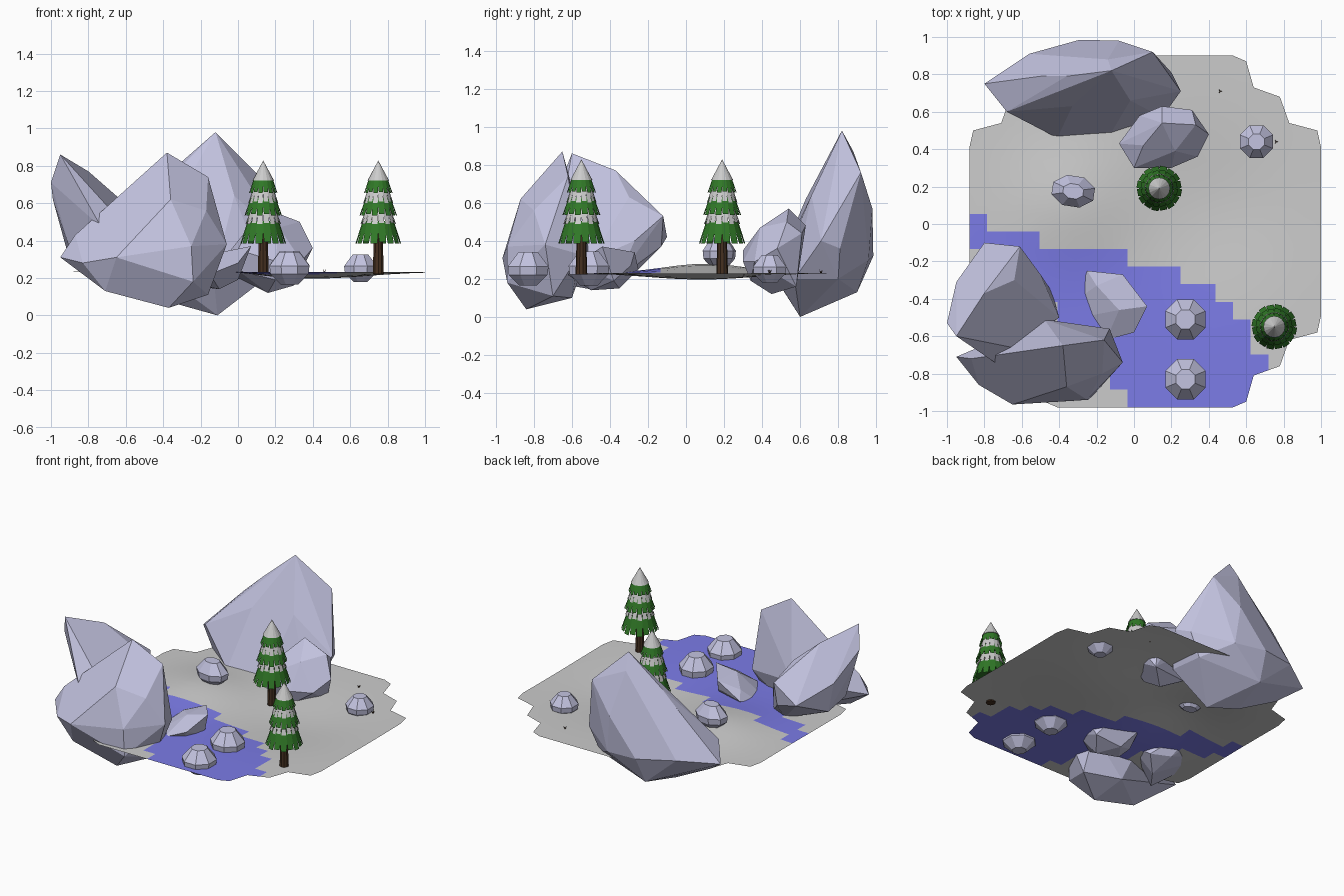
import bpy, bmesh, math
from mathutils import Vector
from math import cos, sin, pi, exp

if "Cube" in bpy.data.objects:
    bpy.data.objects.remove(bpy.data.objects["Cube"])


def material(name, rgb):
    m = bpy.data.materials.new(name)
    m.diffuse_color = (*rgb, 1)
    m.use_nodes = True
    m.node_tree.nodes["Principled BSDF"].inputs["Base Color"].default_value = m.diffuse_color
    return m


ROCK = material("rock_stone", (0.55, 0.55, 0.75))
WATER = material("water", (0.2, 0.2, 0.8))
GREEN = material("needles", (0.03, 0.19, 0.02))
BARK = material("bark", (0.06, 0.03, 0.015))


def finish(bm, name, mat=None, smooth=False):
    me = bpy.data.meshes.new(name)
    bm.to_mesh(me)
    bm.free()
    if mat:
        me.materials.append(mat)
    for p in me.polygons:
        p.use_smooth = smooth
    ob = bpy.data.objects.new(name, me)
    bpy.context.collection.objects.link(ob)
    return ob


def hull(name, pts, mat=ROCK):
    """Faceted boulder: convex hull of a few corner points."""
    bm = bmesh.new()
    for p in pts:
        bm.verts.new(p)
    bmesh.ops.convex_hull(bm, input=bm.verts[:])
    bmesh.ops.delete(bm, geom=[v for v in bm.verts if not v.link_faces], context='VERTS')
    bmesh.ops.dissolve_limit(bm, angle_limit=0.12, verts=bm.verts[:], edges=bm.edges[:])
    bmesh.ops.recalc_face_normals(bm, faces=bm.faces[:])
    return finish(bm, name, mat)


# Ground sheet with notched corners, cut into a grid of cells
CX, CY, CELL = 0.06, -0.04, 0.094
QUARTER = [(.94, .45), (.92, .54), (.77, .58), (.72, .72), (.58, .77), (.54, .91), (.47, .94)]


def in_river(x, y):
    upper = [(-.79, .06), (-.51, -.04), (-.04, -.13), (.25, -.225), (.43, -.32),
             (.525, -.415), (.62, -.51), (.715, -.70)]
    lower = [(-.79, -.13), (-.6, -.23), (-.41, -.42), (-.22, -.60), (-.13, -.70), (-.04, -.88)]
    top = next((v for lim, v in upper if x < lim), -2)
    bottom = next((v for lim, v in lower if x < lim), -2)
    return bottom < y < top


def height(x, y):
    hump = 0.05 * exp(-((x + .35) ** 2 + (y - .1) ** 2) / 0.09)
    dip = 0.036 * exp(-((x - .4) ** 2 + (y - .08) ** 2) / 0.16)
    return 0.232 + hump - dip


def ground(name, river, mat=None):
    bm = bmesh.new()
    outline = []
    for sx, sy in ((1, 1), (-1, 1), (-1, -1), (1, -1)):
        q = QUARTER if sx * sy > 0 else QUARTER[::-1]
        outline += [(CX + sx * a, CY + sy * b) for a, b in q]
    bm.faces.new([bm.verts.new((x, y, 0)) for x, y in outline])
    for axis in (Vector((0, 1, 0)), Vector((1, 0, 0))):
        for i in range(-9, 10):
            bmesh.ops.bisect_plane(bm, geom=bm.verts[:] + bm.edges[:] + bm.faces[:],
                                   plane_co=Vector((CX, CY, 0)) + axis * i * CELL, plane_no=axis)
    drop = []
    for f in bm.faces:
        c = f.calc_center_median()
        if in_river(c.x, c.y) != river:
            drop.append(f)
    bmesh.ops.delete(bm, geom=drop, context='FACES')
    for v in bm.verts:
        v.co.z = height(v.co.x, v.co.y)
    bmesh.ops.recalc_face_normals(bm, faces=bm.faces[:])
    if sum(f.normal.z for f in bm.faces) < 0:
        bmesh.ops.reverse_faces(bm, faces=bm.faces[:])
    finish(bm, name, mat, True)


ground("ground", False)
ground("river", True, WATER)

# Large boulders
hull("boulder_back", [
    (-.12, .82, .98), (.1, .92, .76), (.18, .81, .58), (.25, .71, .4), (.15, .57, .2),
    (-.8, .75, .33), (-.68, .6, .42), (-.56, .91, .35), (-.29, .985, .32), (-.08, .98, .57),
    (-.05, .96, .3), (-.31, .9, .13), (-.41, .46, .22), (-.13, .475, .2), (-.11, .6, 0),
    (-.36, .62, .07), (.12, .8, .2), (.2, .81, .36), (-.65, .65, .22), (-.33, .63, .62),
    (-.02, .66, .64), (-.36, .79, .77), (-.5, .79, .64), (-.14, .88, .87)])
hull("boulder_front", [
    (-.38, -.65, .87), (-.16, -.62, .74), (-.17, -.8, .56), (-.06, -.74, .38), (-.25, -.94, .37),
    (-.57, -.88, .46), (-.65, -.965, .31), (-.95, -.71, .31), (-.87, -.72, .43), (-.36, -.87, .62),
    (-.24, -.94, .18), (-.37, -.84, .04), (-.16, -.7, .11), (-.71, -.85, .13), (-.48, -.51, .35),
    (-.13, -.56, .33), (-.4, -.6, .1), (-.83, -.86, .28)])
hull("boulder_left", [
    (-.95, -.6, .86), (-.8, -.37, .77), (-.64, -.3, .63), (-.61, -.12, .53), (-.8, -.1, .42),
    (-.63, -.13, .37), (-1, -.53, .71), (-.99, -.5, .62), (-.95, -.31, .54), (-.91, -.31, .33),
    (-.9, -.52, .36), (-.5, -.27, .4), (-.4, -.5, .3), (-.44, -.36, .2), (-.57, -.3, .2),
    (-.68, -.64, .17), (-.55, -.47, .14), (-.73, -.75, .47), (-.65, -.66, .53)])
hull("boulder_mid", [
    (.15, .54, .57), (.33, .53, .5), (-.08, .43, .3), (0, .3, .35), (.2, .3, .29), (.34, .36, .29),
    (.4, .48, .36), (.31, .61, .44), (.15, .63, .48), (.03, .58, .38), (.05, .42, .46),
    (.22, .39, .47), (.16, .45, .12), (.3, .58, .16), (0, .5, .2), (0, .33, .24), (.2, .34, .19)])
hull("boulder_river", [
    (-.25, -.25, .25), (-.06, -.27, .34), (.07, -.44, .37), (0, -.58, .28), (-.15, -.62, .22),
    (-.29, -.5, .18), (-.3, -.4, .2), (-.2, -.33, .29), (-.08, -.46, .34), (-.1, -.5, .14),
    (0, -.38, .19), (-.18, -.35, .15), (-.05, -.29, .27)])


# Small round stones
def stone(name, x, y, z, rx, ry, rz, turn=0):
    pts = []
    for h, r in ((-1, .42), (-.35, .95), (.15, 1), (1, .48)):
        for i in range(8):
            a = i * pi / 4 + pi / 8
            px, py = rx * r * cos(a), ry * r * sin(a)
            pts.append((x + px * cos(turn) - py * sin(turn),
                        y + px * sin(turn) + py * cos(turn), z + h * rz))
    hull(name, pts)


stone("stone_river_1", .275, -.51, .255, .116, .116, .09)
stone("stone_river_2", .275, -.83, .252, .116, .116, .088)
stone("stone_right", .655, .44, .252, .095, .095, .073)
stone("stone_left", -.325, .175, .335, .122, .088, .083, -.15)


# Snowy pines
def cone(name, x, y, z0, z1, r0, r1, seg, mat):
    bm = bmesh.new()
    bmesh.ops.create_cone(bm, cap_ends=True, segments=seg, radius1=r0, radius2=r1, depth=z1 - z0)
    bmesh.ops.translate(bm, verts=bm.verts[:], vec=(x, y, (z0 + z1) / 2))
    return finish(bm, name, mat)


def skirt(name, x, y, zt, rt, zb, rb, mat, n=16):
    """Conical skirt with a toothed lower hem and a closed underside."""
    bm = bmesh.new()

    def pt(a, t):
        r = rt + (rb - rt) * t
        return bm.verts.new((x + r * cos(a), y + r * sin(a), zt + (zb - zt) * t))
    step = 2 * pi / n
    top = [pt(i * step, 0) for i in range(n)]
    hem = [pt(i * step, .55) for i in range(n)]
    bm.faces.new(top)
    bm.faces.new(hem[::-1])
    for i in range(n):
        j = (i + 1) % n
        bm.faces.new((top[i], hem[i], hem[j], top[j]))
        a, end = i * step, (1 if i % 2 else .93)
        bm.faces.new((hem[i], pt(a + step * .1, end), pt(a + step * .9, end), hem[j]))
    finish(bm, name, mat)


# Tiers bottom to top: part, top height and radius, hem height and radius
TIERS = [("needles_low", .505, .083, .385, .122), ("snow_low", .59, .058, .488, .095),
         ("needles_mid", .63, .066, .535, .1), ("snow_mid", .7, .047, .602, .08),
         ("needles_top", .73, .05, .655, .076)]


def pine(tag, x, y):
    cone(tag + "_trunk", x, y, .222, .45, .031, .024, 10, BARK)
    for part, zt, rt, zb, rb in TIERS:
        skirt(f"{tag}_{part}", x, y, zt, rt, zb, rb, GREEN if "needles" in part else None)
    cone(tag + "_snow_tip", x, y, .72, .828, .058, 0, 16, None)


pine("pine_back", .135, .19)
pine("pine_front", .75, -.55)

# Tiny sprouts
for k, (x, y) in enumerate(((.46, .71), (.76, .44))):
    for i in range(3):
        a = i * 2 * pi / 3
        bm = bmesh.new()
        tip = bm.verts.new((x + .012 * cos(a), y + .012 * sin(a), .25))
        base = [bm.verts.new((x + .004 * cos(a + s), y + .004 * sin(a + s), .228)) for s in (0, 2, 4)]
        for q in range(3):
            bm.faces.new((base[q], base[(q + 1) % 3], tip))
        finish(bm, f"sprout_{k}_{i}", BARK)
